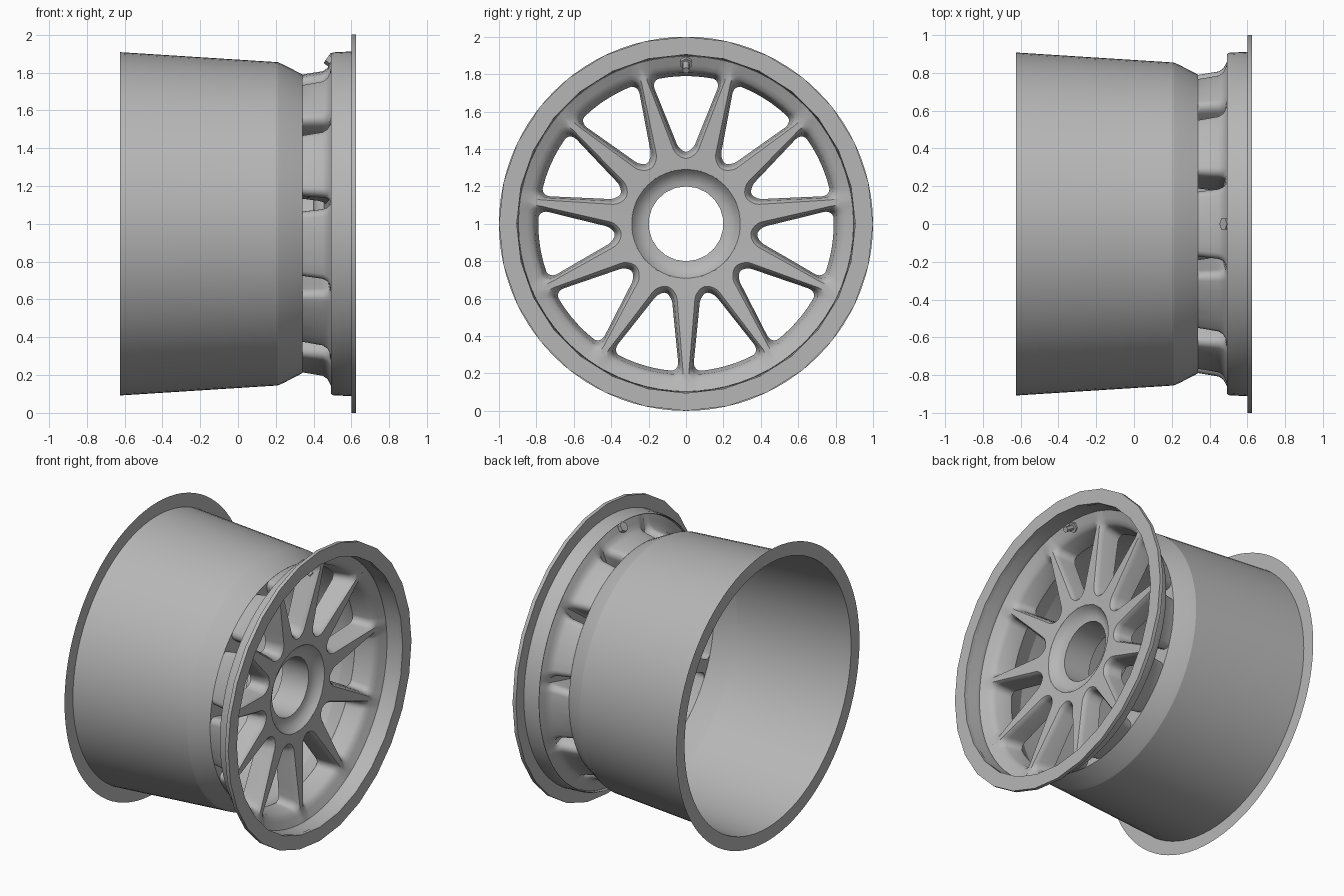
import bpy, bmesh
from math import pi, cos, sin, radians
from mathutils import Vector

if "Cube" in bpy.data.objects:
    bpy.data.objects.remove(bpy.data.objects["Cube"])

N = 11                 # spokes / windows
H = pi / N             # half a sector

grey = bpy.data.materials.new("dark_grey")
grey.diffuse_color = (0.47, 0.47, 0.47, 1)
grey.use_nodes = True
grey.node_tree.nodes["Principled BSDF"].inputs["Base Color"].default_value = grey.diffuse_color


def polar(x, r, a):
    return Vector((x, r * sin(a), 1 + r * cos(a)))


def finish(name, bm, angle=30):
    bmesh.ops.remove_doubles(bm, verts=bm.verts, dist=0.0004)
    bmesh.ops.recalc_face_normals(bm, faces=bm.faces)
    me = bpy.data.meshes.new(name)
    bm.to_mesh(me)
    bm.free()
    me.materials.append(grey)
    ob = bpy.data.objects.new(name, me)
    bpy.context.collection.objects.link(ob)
    bpy.ops.object.select_all(action='DESELECT')
    ob.select_set(True)
    bpy.context.view_layer.objects.active = ob
    bpy.ops.object.shade_smooth_by_angle(angle=radians(angle))
    return ob


def lathe(name, profile, segs, closed=False, angle=30):
    """Spin (x, radius) points about the wheel axis."""
    bm = bmesh.new()
    rings = [[bm.verts.new(polar(x, r, 2 * pi * i / segs)) for i in range(segs)]
             for x, r in profile]
    pairs = list(zip(rings, rings[1:])) + ([(rings[-1], rings[0])] if closed else [])
    for a, b in pairs:
        for i in range(segs):
            j = (i + 1) % segs
            bm.faces.new((a[i], a[j], b[j], b[i]))
    return finish(name, bm, angle)


def lerp(a, b, t):
    return a + (b - a) * t


def face_x(r):
    """Depth of the spoke face at a radius."""
    if r < 0.85:
        return lerp(0.455, 0.487, (r - 0.29) / 0.56)
    return lerp(0.487, 0.505, (r - 0.85) / 0.035)


def window_loop(ri, ro, wi, wo, depth, rounded=True):
    """Rounded wedge outline in one sector; wi/wo = half spoke width."""
    corners = [(1, 1, 0.26, 0.25, 0), (-1, 1, 0.22, 1.0, 1),
               (-1, -1, 0.22, 1.0, 2), (1, -1, 0.26, 0.25, 3)]
    st = []
    for cs, ct, rs, rt, q in corners:
        for k in range(7):
            th = q * pi / 2 + k * pi / 12
            c, s = cos(th), sin(th)
            m = 1 if rounded else max(abs(c), abs(s))
            st.append((cs * (1 - rs) + rs * c / m, ct * (1 - rt) + rt * s / m))
        if q != 1:   # straight runs between corners
            nq = corners[(q + 1) % 4]
            a = st[-1]
            th = (q + 1) * pi / 2
            b = (nq[0] * (1 - nq[2]) + nq[2] * cos(th),
                 nq[1] * (1 - nq[3]) + nq[3] * sin(th))
            st += [(lerp(a[0], b[0], k / 5), lerp(a[1], b[1], k / 5)) for k in range(1, 5)]
    out = []
    for s, t in st:
        r = lerp(ri, ro, (s + 1) / 2)
        w = lerp(wi, wo, (s + 1) / 2)
        out.append((depth(r), r, t * (H - w / r)))
    return out


# Barrel with flat rear flange (thin sheet)
lathe("barrel", [(-0.625, 1.0), (-0.625, 0.908), (0.21, 0.855), (0.24, 0.842),
                 (0.34, 0.79)], 88, angle=8)

# Front bead seat and lip
lathe("front_rim", [(0.615, 0.905), (0.53, 0.899), (0.505, 0.897),
                    (0.492, 0.900), (0.505, 0.907), (0.61, 0.912)], 88)
lathe("front_flange", [(0.60, 0.905), (0.60, 1.0), (0.625, 1.0), (0.625, 0.905)], 28, True)

# Spoked centre: hub face, spokes, drafted window walls and back plate
loops = [window_loop(0.29, 0.896, 0, 0, face_x, False),
         window_loop(0.350, 0.850, 0.052, 0.011, face_x),
         window_loop(0.362, 0.825, 0.062, 0.020, lambda r: face_x(r) - 0.012),
         window_loop(0.370, 0.808, 0.068, 0.027, lambda r: face_x(r) - 0.035),
         window_loop(0.385, 0.790, 0.078, 0.037, lambda r: 0.34),
         window_loop(0.20, 0.790, 0, 0, lambda r: 0.34, False)]
bm = bmesh.new()
for n in range(N):
    rows = [[bm.verts.new(polar(x, r, a + 2 * H * n)) for x, r, a in lp] for lp in loops]
    for a, b in zip(rows, rows[1:]):
        for i in range(len(a)):
            j = (i + 1) % len(a)
            bm.faces.new((a[i], a[j], b[j], b[i]))
bmesh.ops.dissolve_degenerate(bm, dist=0.0002, edges=bm.edges)
finish("spokes", bm, 35)

# Dished hub with bore
lathe("hub_bore", [(0.456, 0.293), (0.435, 0.277), (0.414, 0.252), (0.404, 0.225),
                   (0.40, 0.2), (0.20, 0.2)], 22)


# Valve stem with hexagonal nut
def valve_part(name, radius, start, end, sides):
    a, b = Vector(start), Vector(end)
    bm = bmesh.new()
    bmesh.ops.create_cone(bm, cap_ends=True, segments=sides, radius1=radius,
                          radius2=radius, depth=(b - a).length)
    bm.transform((b - a).to_track_quat('Z', 'Y').to_matrix().to_4x4())
    bmesh.ops.translate(bm, verts=bm.verts, vec=(a + b) / 2)
    finish(name, bm)


valve_part("valve_stem", 0.018, (0.490, 0, 1.866), (0.560, 0, 1.820), 12)
valve_part("valve_nut", 0.034, (0.472, 0, 1.878), (0.506, 0, 1.854), 6)
